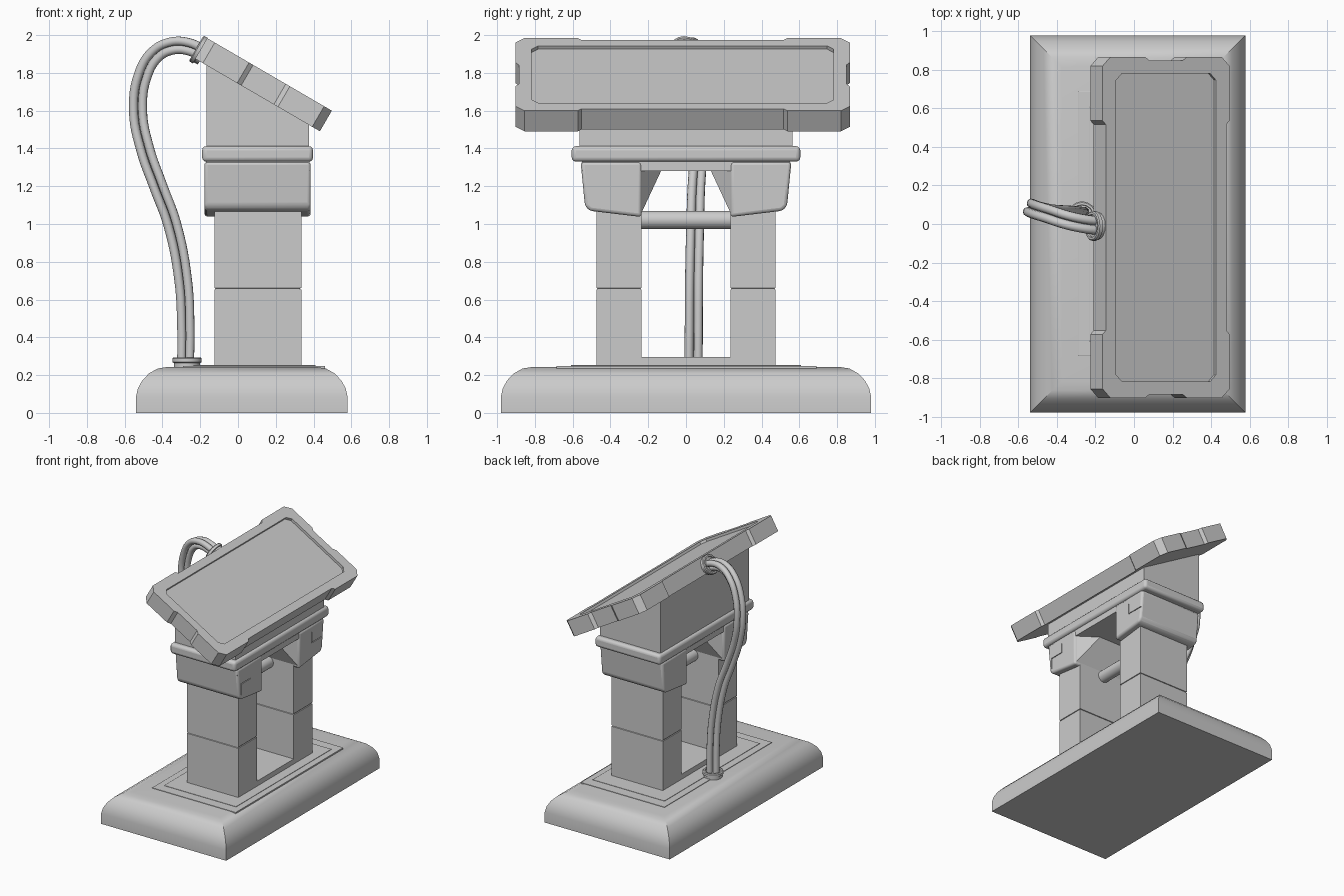
import bpy, bmesh, math
from math import sin, cos, pi, radians
from mathutils import Vector, Matrix

if "Cube" in bpy.data.objects:
    bpy.data.objects.remove(bpy.data.objects["Cube"])


def finish(name, bm):
    bmesh.ops.recalc_face_normals(bm, faces=bm.faces[:])
    me = bpy.data.meshes.new(name)
    bm.to_mesh(me)
    bm.free()
    ob = bpy.data.objects.new(name, me)
    bpy.context.collection.objects.link(ob)
    return ob


def smooth(ob, angle=30):
    bpy.ops.object.select_all(action='DESELECT')
    ob.select_set(True)
    bpy.context.view_layer.objects.active = ob
    bpy.ops.object.shade_smooth_by_angle(angle=radians(angle))


def loft(name, x0, x1, y0, y1, rings):
    """Stack of rectangles, each given as (inset, z)."""
    bm = bmesh.new()
    loops = [[bm.verts.new(p) for p in ((x0 + i, y0 + i, z), (x1 - i, y0 + i, z),
                                        (x1 - i, y1 - i, z), (x0 + i, y1 - i, z))] for i, z in rings]
    for a, b in zip(loops, loops[1:]):
        for k in range(4):
            bm.faces.new((a[k], a[k - 3], b[k - 3], b[k]))
    bm.faces.new(loops[0])
    bm.faces.new(loops[-1])
    return finish(name, bm)


def prism(name, pts, place, a, b):
    """Extrude a 2D outline between depths a and b; place maps (p, q, depth) to 3D."""
    bm = bmesh.new()
    la = [bm.verts.new(place(p, q, a)) for p, q in pts]
    lb = [bm.verts.new(place(p, q, b)) for p, q in pts]
    bm.faces.new(la)
    bm.faces.new(lb)
    for k in range(len(pts)):
        bm.faces.new((la[k - 1], la[k], lb[k], lb[k - 1]))
    return finish(name, bm)


def lathe(name, profile, n, matrix):
    """Turn (radius, height) rings round the local z axis."""
    bm = bmesh.new()
    loops = [[bm.verts.new((r * cos(2 * pi * k / n), r * sin(2 * pi * k / n), h)) for k in range(n)]
             for r, h in profile]
    for a, b in zip(loops, loops[1:]):
        for k in range(n):
            bm.faces.new((a[k - 1], a[k], b[k], b[k - 1]))
    bm.faces.new(loops[0])
    bm.faces.new(loops[-1])
    ob = finish(name, bm)
    ob.matrix_world = matrix
    smooth(ob)
    return ob


def bevel(ob, width, segments):
    m = ob.modifiers.new("bevel", 'BEVEL')
    m.width, m.segments = width, segments
    smooth(ob, 35)


def cut(ob, cutter):
    m = ob.modifiers.new("cut", 'BOOLEAN')
    m.operation, m.object, m.solver = 'DIFFERENCE', cutter, 'EXACT'
    cutter.hide_render = True
    cutter.hide_set(True)


YZ = lambda p, q, d: (d, p, q)
XZ = lambda p, q, d: (p, d, q)
XY = lambda p, q, d: (p, q, d)

# Base with rounded sides and mitred corners, plus two thin stepped plates
base = loft("base", -0.54, 0.58, -0.98, 0.98,
            [(0, 0), (0, 0.085), (0.01, 0.13), (0.033, 0.172), (0.07, 0.21), (0.115, 0.235), (0.165, 0.243)])
smooth(base)
loft("base_plate_outer", -0.29, 0.46, -0.685, 0.69, [(0, 0.23), (0, 0.247), (0.003, 0.249)])
loft("base_plate_inner", -0.235, 0.41, -0.61, 0.61, [(0, 0.24), (0, 0.252), (0.003, 0.254)])
loft("foot_bridge", -0.125, 0.335, -0.24, 0.24, [(0, 0.23), (0, 0.295)])

# Legs, capitals and gussets, one set per side
cap_outline = [(0.235, 1.33), (0.235, 1.037), (0.51, 1.07), (0.535, 1.095), (0.558, 1.33)]
for s, side in ((-1, "left"), (1, "right")):
    loft("leg_" + side, -0.125, 0.335, min(s * .235, s * .475), max(s * .235, s * .475),
         [(0, 0.23), (0, 0.652), (0.006, 0.654), (0.006, 0.659), (0, 0.661), (0, 1.1)])
    cap = prism("capital_" + side, [(s * y, z) for y, z in cap_outline], YZ, -0.178, 0.385)
    # Stepped panel line on the front and back faces of the capital
    w = 0.003
    step = [(0.56, 1.19 + w), (0.395 + w, 1.19 + w), (0.395 + w, 1.275), (0.395 - w, 1.275),
            (0.395 - w, 1.19 - w), (0.56, 1.19 - w)]
    if s < 0:
        step = [(0.51 + w, 1.11), (0.51 + w, 1.2 + w), (0.39 + w, 1.2 + w), (0.39 + w, 1.28),
                (0.39 - w, 1.28), (0.39 - w, 1.2 - w), (0.51 - w, 1.2 - w), (0.51 - w, 1.11)]
    bevel(cap, 0.022, 3)
    cut(cap, prism("step_cutter_" + side, [(s * y, z) for y, z in step], YZ, 0.378, 0.41))
    bm = bmesh.new()
    for p in ((0.37, .235, 1.285), (0.37, .235, 1.06), (-0.16, .235, 1.285), (-0.16, .235, 1.06),
              (0.22, .13, 1.285), (-0.01, .13, 1.285)):
        bm.verts.new((p[0], s * p[1], p[2]))
    bmesh.ops.convex_hull(bm, input=bm.verts[:])
    finish("gusset_" + side, bm)

# Cross rod between the legs
lathe("cross_rod", [(0.048, -0.25), (0.048, 0.25)], 20,
      Matrix.Translation((0.105, 0, 1.022)) @ Matrix.Rotation(pi / 2, 4, 'X'))

# Lintel, rounded collar and slanted neck
loft("lintel", -0.17, 0.378, -0.55, 0.55, [(0, 1.28), (0, 1.35)])
bevel(loft("collar", -0.19, 0.397, -0.605, 0.605, [(0, 1.33), (0, 1.412)]), 0.022, 3)
prism("neck", [(-0.168, 1.40), (0.375, 1.40), (0.375, 1.545), (-0.168, 1.86)], XZ, -0.565, 0.565)

# Slanted display panel with corner bumpers and a recessed screen
quarter = [(0.362, 0.535), (0.382, 0.555), (0.382, 0.838), (0.335, 0.885), (0.125, 0.885), (0.1, 0.867)]
outline = (quarter + [(-u, v) for u, v in quarter[::-1]] + [(-u, -v) for u, v in quarter]
           + [(u, -v) for u, v in quarter[::-1]])
tilt = Matrix.Translation((0.135, -0.018, 1.7375)) @ Matrix.Rotation(radians(30.2), 4, 'Y')
panel = prism("display_panel", outline, XY, -0.063, 0.063)
c, hu, hv = 0.035, 0.3, 0.8
screen = [(hu, hv - c), (hu - c, hv), (c - hu, hv), (-hu, hv - c),
          (-hu, c - hv), (c - hu, -hv), (hu - c, -hv), (hu, c - hv)]
recess = prism("screen_cutter", screen, XY, 0.043, 0.1)
panel.matrix_world = recess.matrix_world = tilt
cut(panel, recess)

# Three bundled cables arching from base to panel
path = [Vector(p) for p in (
    (-0.27, .04, .26), (-0.27, .04, .45), (-0.285, .04, .7), (-0.345, .045, 1.0), (-0.42, .05, 1.2),
    (-0.492, .065, 1.4), (-0.53, .08, 1.6), (-0.505, .07, 1.79), (-0.44, .05, 1.9),
    (-0.35, .02, 1.948), (-0.26, 0, 1.945), (-0.17, -.01, 1.905))]
for n in range(3):
    cu = bpy.data.curves.new("cable_%d" % (n + 1), 'CURVE')
    cu.dimensions = '3D'
    cu.bevel_depth, cu.bevel_resolution, cu.resolution_u = 0.024, 3, 6
    cu.use_fill_caps = True
    sp = cu.splines.new('BEZIER')
    sp.bezier_points.add(len(path) - 1)
    for i, p in enumerate(path):
        t = (path[min(i + 1, len(path) - 1)] - path[max(i - 1, 0)]).normalized()
        across = t.cross(Vector((0, 1, 0))).normalized()
        a = 2 * pi * n / 3 + 0.1 * i
        bp = sp.bezier_points[i]
        bp.co = p + 0.028 * (cos(a) * across + sin(a) * t.cross(across))
        bp.handle_left_type = bp.handle_right_type = 'AUTO'
    ob = bpy.data.objects.new(cu.name, cu)
    bpy.context.collection.objects.link(ob)

# Cable sockets at both ends
ring = [(0.07, 0), (0.07, 0.022), (0.078, 0.026), (0.078, 0.044), (0.072, 0.05), (0.06, 0.05), (0.058, 0.04)]
lathe("socket_base", ring, 16, Matrix.Translation((-0.27, 0.04, 0.243)))
lathe("socket_panel", ring, 16,
      Matrix.Translation((-0.178, -0.01, 1.905)) @ Matrix.Rotation(radians(-60), 4, 'Y'))
